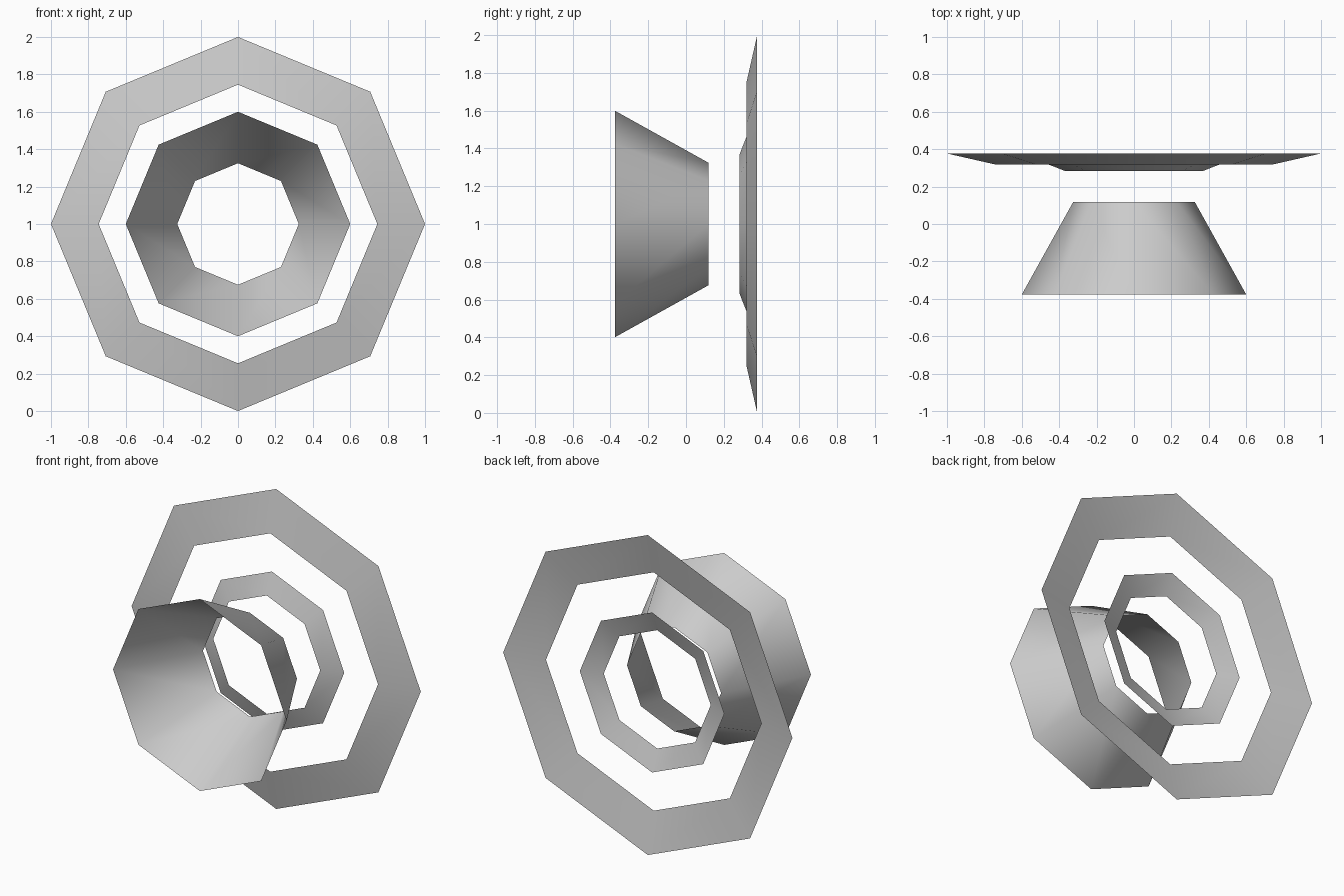
import bpy, bmesh
from math import sin, cos, tau

SIDES = 8
CENTRE_Z = 1.0

cube = bpy.data.objects.get("Cube")
if cube:
    bpy.data.objects.remove(cube, do_unlink=True)

# Single plain grey
grey = bpy.data.materials.new("plain grey")
grey.use_nodes = True
grey.diffuse_color = (0.6, 0.6, 0.6, 1)
grey.node_tree.nodes["Principled BSDF"].inputs["Base Color"].default_value = (0.6, 0.6, 0.6, 1)


def band(name, front, back):
    """Open octagonal band around the y axis between two (radius, y) rims."""
    bm = bmesh.new()
    rims = []
    for radius, y in (front, back):
        rims.append([bm.verts.new((radius * cos(tau * i / SIDES), y,
                                   CENTRE_Z + radius * sin(tau * i / SIDES)))
                     for i in range(SIDES)])
    a, b = rims
    for i in range(SIDES):
        j = (i + 1) % SIDES
        face = bm.faces.new((a[i], b[i], b[j], a[j]))
        face.smooth = True
        # Point every face away from the axis
        face.normal_update()
        mid = face.calc_center_median()
        if face.normal.x * mid.x + face.normal.z * (mid.z - CENTRE_Z) < 0:
            face.normal_flip()
    mesh = bpy.data.meshes.new(name)
    bm.to_mesh(mesh)
    bm.free()
    mesh.materials.append(grey)
    obj = bpy.data.objects.new(name, mesh)
    bpy.context.collection.objects.link(obj)
    return obj


# Tapered tube, widest at the front
band("funnel", (0.6, -0.377), (0.325, 0.118))
# Small dished ring behind the funnel
band("inner_ring", (0.37, 0.284), (0.5, 0.335))
# Large dished ring at the back
band("outer_ring", (0.745, 0.319), (1.0, 0.377))
